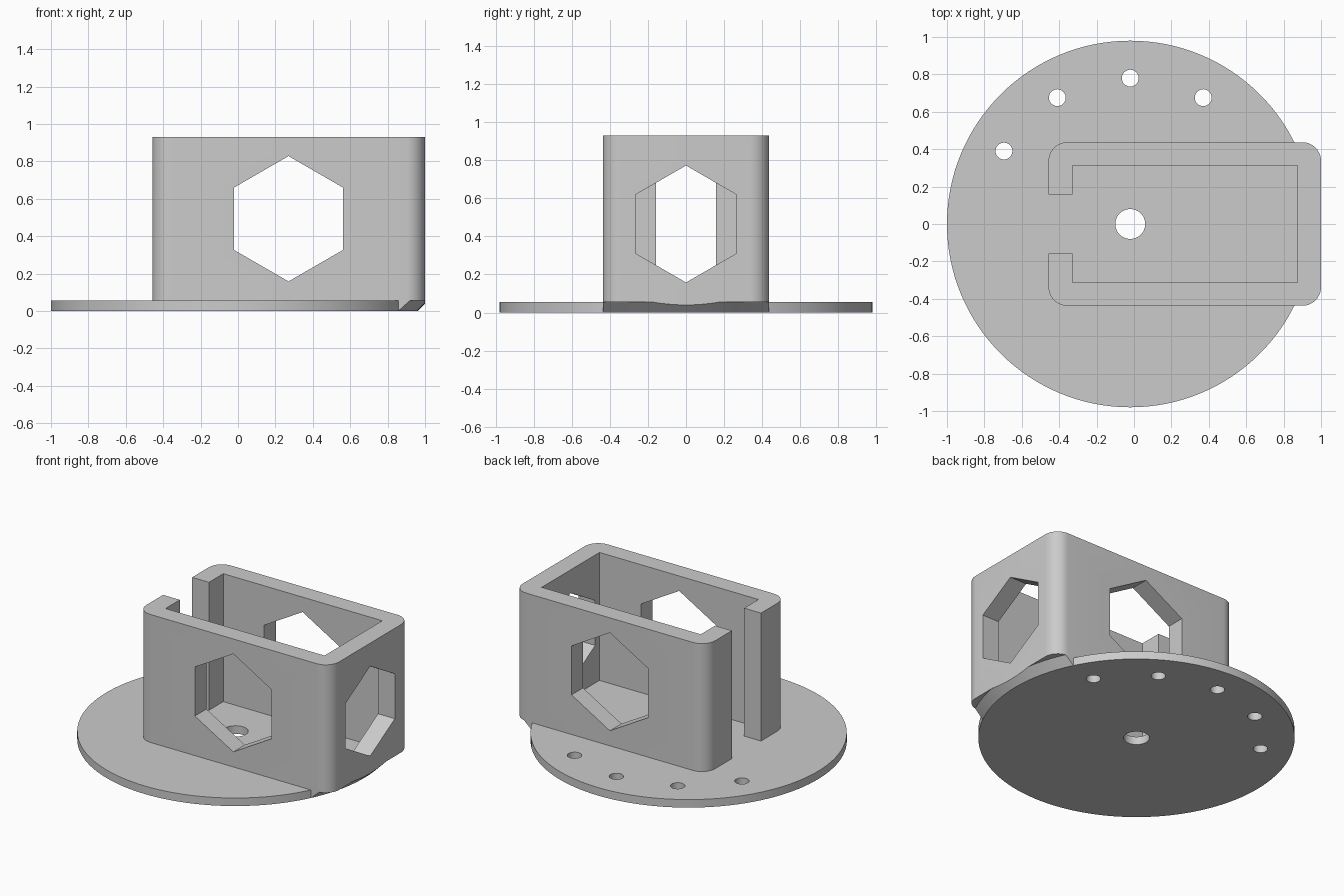
import bpy, bmesh
from math import sin, cos, pi, radians
from mathutils import Matrix, Vector

cube = bpy.data.objects.get("Cube")
if cube:
    bpy.data.objects.remove(cube, do_unlink=True)

# Main dimensions
CX, R = -0.02, 0.98            # disc centre and radius
T, TOP = 0.055, 0.93           # disc thickness, total height
X0, X1, W = -0.457, 1.0, 0.437  # housing extents

grey = bpy.data.materials.new("grey plastic")
grey.use_nodes = True
grey.diffuse_color = (0.6, 0.6, 0.6, 1)
grey.node_tree.nodes["Principled BSDF"].inputs["Base Color"].default_value = (0.6, 0.6, 0.6, 1)


def make(name, bm):
    bmesh.ops.recalc_face_normals(bm, faces=bm.faces)
    mesh = bpy.data.meshes.new(name)
    bm.to_mesh(mesh)
    bm.free()
    mesh.materials.append(grey)
    ob = bpy.data.objects.new(name, mesh)
    bpy.context.collection.objects.link(ob)
    return ob


def round_solid(name, x, y, z0, z1, r0, r1=None, seg=128, matrix=Matrix()):
    bm = bmesh.new()
    bmesh.ops.create_cone(bm, cap_ends=True, segments=seg, radius1=r0,
                          radius2=r0 if r1 is None else r1, depth=z1 - z0,
                          matrix=Matrix.Translation((x, y, (z0 + z1) / 2)) @ matrix)
    return make(name, bm)


def box(name, x0, x1, y0, y1, z0, z1, r=0, steps=10):
    """Upright block with optional rounded vertical corners."""
    bm = bmesh.new()
    pts = []
    corners = [(x1 - r, y1 - r), (x0 + r, y1 - r), (x0 + r, y0 + r), (x1 - r, y0 + r)]
    for i, (cx, cy) in enumerate(corners):
        for k in range(steps + 1 if r else 1):
            a = (i + k / steps) * pi / 2
            pts.append((cx + r * cos(a), cy + r * sin(a), z0))
    face = bm.faces.new([bm.verts.new(p) for p in pts])
    new = bmesh.ops.extrude_face_region(bm, geom=[face])["geom"]
    bmesh.ops.translate(bm, vec=(0, 0, z1 - z0),
                        verts=[v for v in new if isinstance(v, bmesh.types.BMVert)])
    return make(name, bm)


def hexagon(name, centre, radius, depth, along):
    """Six-sided cutter with a point at the top, running along x or y."""
    bm = bmesh.new()
    across = Vector((0, 1, 0)) if along == "x" else Vector((1, 0, 0))
    axis = Vector((1, 0, 0)) if along == "x" else Vector((0, 1, 0))
    rings = []
    for s in (-0.5, 0.5):
        rings.append([bm.verts.new(Vector(centre) + axis * depth * s
                      + across * radius * sin(k * pi / 3)
                      + Vector((0, 0, radius * cos(k * pi / 3)))) for k in range(6)])
    a, b = rings
    bm.faces.new(a)
    bm.faces.new(b[::-1])
    for k in range(6):
        j = (k + 1) % 6
        bm.faces.new((a[k], b[k], b[j], a[j]))
    return make(name, bm)


def apply_boolean(target, tool, operation):
    mod = target.modifiers.new("cut", "BOOLEAN")
    mod.operation, mod.solver, mod.object = operation, "EXACT", tool
    bpy.ops.object.select_all(action="DESELECT")
    bpy.context.view_layer.objects.active = target
    target.select_set(True)
    bpy.ops.object.modifier_apply(modifier=mod.name)
    bpy.data.objects.remove(tool, do_unlink=True)


# Base disc with a flared lip under the overhanging end of the housing
base = round_solid("base_disc", CX, 0, 0, T, R)
lip = round_solid("lip", CX, 0, 0, T, R, R + T)
apply_boolean(lip, box("lip_outline", X0, X1, -W, W, -0.1, 0.2, 0.1), "INTERSECT")
apply_boolean(base, lip, "UNION")

# Centre hole and the arc of small mounting holes
apply_boolean(base, round_solid("centre_cut", CX, 0, -0.1, 0.2, 0.08, seg=48), "DIFFERENCE")
for angle in range(30, 151, 30):
    a = radians(angle)
    hole = round_solid("mount_cut", CX + 0.78 * cos(a), 0.78 * sin(a), -0.1, 0.2, 0.045, seg=32)
    apply_boolean(base, hole, "DIFFERENCE")

# Open-topped housing with a slot and hexagonal windows
housing = box("housing_wall", X0, X1, -W, W, T, TOP, 0.1)
for cutter in (
    box("cavity", -0.33, 0.873, -0.312, 0.312, -0.1, 1.2),
    box("slot", -0.6, -0.2, -0.157, 0.157, -0.1, 1.2),
    hexagon("side_windows", (0.27, 0, 0.493), 0.335, 1.2, "y"),
    hexagon("end_window", (0.95, 0, 0.465), 0.307, 0.4, "x"),
):
    apply_boolean(housing, cutter, "DIFFERENCE")

# Smooth curved walls, keep hard edges
for ob in (base, housing):
    bpy.ops.object.select_all(action="DESELECT")
    bpy.context.view_layer.objects.active = ob
    ob.select_set(True)
    bpy.ops.object.shade_smooth_by_angle(angle=radians(30))
